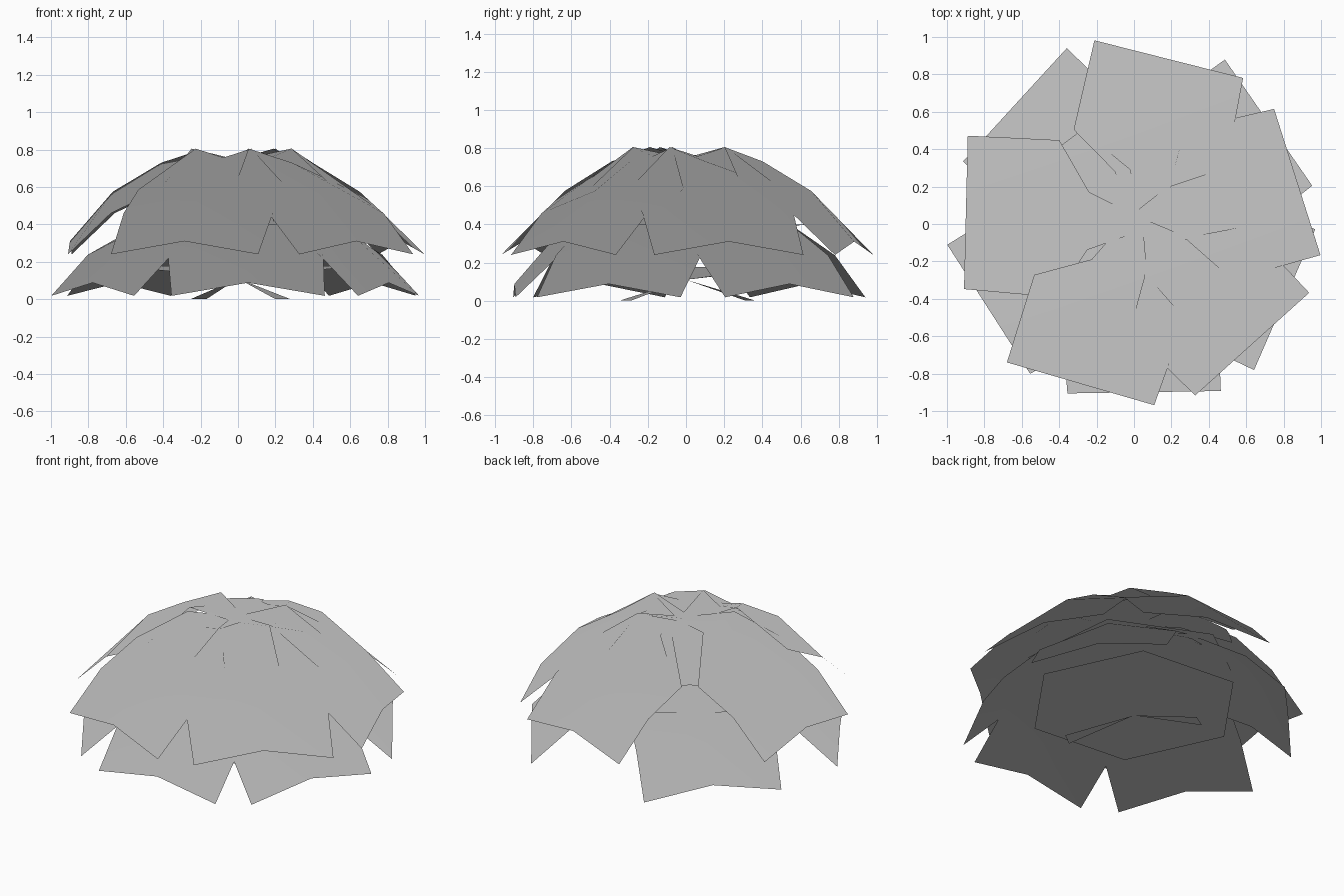
import bpy, bmesh
from math import radians, sin, cos
from mathutils import Matrix, Vector

cube = bpy.data.objects.get("Cube")
if cube:
    bpy.data.objects.remove(cube, do_unlink=True)

grey = bpy.data.materials.new("leaf_grey")
grey.use_nodes = True
grey.diffuse_color = (0.58, 0.58, 0.58, 1)
bsdf = grey.node_tree.nodes["Principled BSDF"]
bsdf.inputs["Base Color"].default_value = grey.diffuse_color
bsdf.inputs["Roughness"].default_value = 0.9

# Leaf rows: distance out, half width, crease height, edge height
ROWS = [(0, 0.05, 0.745, 0.745), (0.245, 0.155, 0.757, 0.805), (0.41, 0.42, 0.73, 0.585),
        (0.67, 0.415, 0.575, 0.46), (0.9, 0.41, 0.31, 0.24)]
FILLER_ROWS = [(0, 0.05, 0.745, 0.745), (0.245, 0.16, 0.765, 0.755), (0.57, 0.08, 0.585, 0.57)]

# Five leaves: heading in degrees, sideways skew at the tip,
# side with a lowered inner corner and how far it drops
LEAVES = [(17.6, -0.05, 0, 0), (75.8, 0.036, 1, 0.05), (178.6, -0.04, -1, 0.02),
          (253.8, -0.036, 0, 0), (312, 0.04, 0, 0)]


def finish(name, bm):
    """Store the mesh with soft foliage normals that lean slightly outward."""
    for face in bm.faces:
        face.normal_update()
        if face.normal.z < 0:
            face.normal_flip()
        face.smooth = True
    mesh = bpy.data.meshes.new(name)
    bm.to_mesh(mesh)
    bm.free()
    mesh.materials.append(grey)
    normals = [Vector((v.co.x * 0.02, v.co.y * 0.02, 1)).normalized() for v in mesh.vertices]
    mesh.normals_split_custom_set_from_vertices(normals)
    obj = bpy.data.objects.new(name, mesh)
    bpy.context.collection.objects.link(obj)
    return obj


def leaf(name, rows, heading, skew, low_side, low, drop):
    """Creased leaf strip arching out from the centre."""
    bm = bmesh.new()
    place = Matrix.Translation((0, 0, -drop)) @ Matrix.Rotation(radians(heading), 4, 'Z')
    grid = []
    for i, (d, w, crease, edge) in enumerate(rows):
        shift = skew * d / rows[-1][0]
        row = []
        for s, z in ((-1, edge), (0, crease), (1, edge)):
            if i == 1 and s and s == low_side:
                z -= low
            row.append(bm.verts.new(place @ Vector((d, shift + s * w, z))))
        grid.append(row)
    for a, b in zip(grid, grid[1:]):
        for k in range(2):
            bm.faces.new((a[k], b[k], b[k + 1], a[k + 1]))
    return finish(name, bm)


def base(name, turn, drop):
    """Shallow six-sided bowl under a tier."""
    bm = bmesh.new()
    apex = bm.verts.new((0, 0, 0.332 - drop))
    rim = []
    for i in range(6):
        a = radians(60 * i + turn)
        rim.append(bm.verts.new((0.64 * cos(a), 0.64 * sin(a), 0.4 - drop)))
    for i in range(6):
        bm.faces.new((apex, rim[i], rim[(i + 1) % 6]))
    return finish(name, bm)


# Two tiers of the same leaves, each with a short leaf closing its widest gap
for tier, turn, drop in (("upper", 0, 0), ("lower", -41.1, 0.222)):
    for n, (heading, skew, low_side, low) in enumerate(LEAVES, 1):
        leaf(f"{tier}_leaf_{n}", ROWS, heading + turn, skew, low_side, low, drop)
    leaf(f"{tier}_short_leaf", FILLER_ROWS, 127 + turn, 0, 0, 0, drop)
    base(f"{tier}_leaf_base", 36 + turn, drop)

# Small leaves hanging from the base down to the ground
for n, heading in enumerate((122, 307), 1):
    bm = bmesh.new()
    turn = Matrix.Rotation(radians(heading), 3, 'Z')
    points = ((0, 0, 0.11), (0.4, -0.05, 0), (0.4, 0.05, 0))
    bm.faces.new([bm.verts.new(turn @ Vector(p)) for p in points])
    finish(f"hanging_leaf_{n}", bm)
